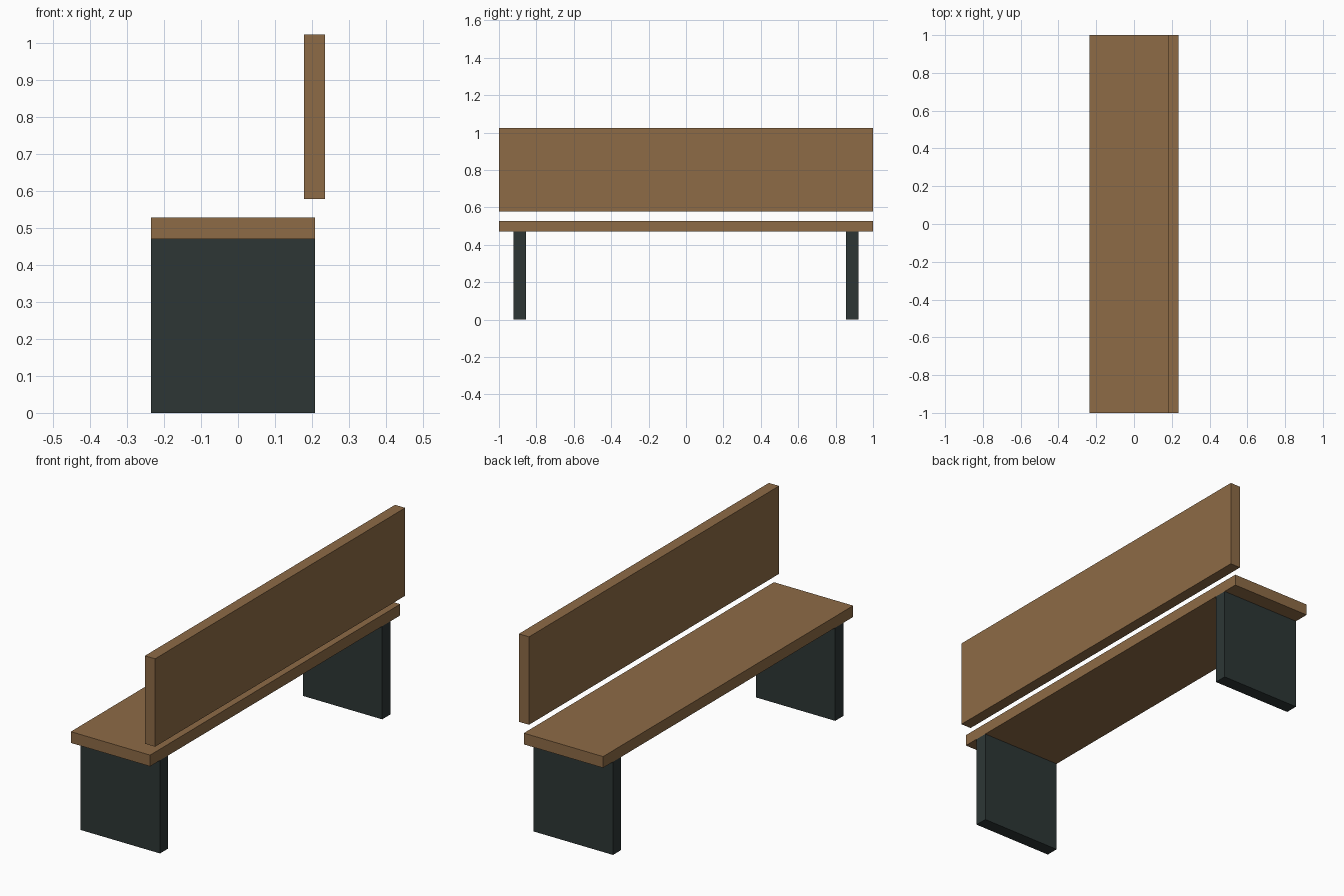
import bpy

if "Cube" in bpy.data.objects:
    bpy.data.objects.remove(bpy.data.objects["Cube"])


def material(name, rgb):
    mat = bpy.data.materials.new(name)
    mat.diffuse_color = (*rgb, 1.0)
    mat.use_nodes = True
    mat.node_tree.nodes["Principled BSDF"].inputs["Base Color"].default_value = mat.diffuse_color
    return mat


def box(name, lo, hi, mat):
    """Axis-aligned box between two opposite corners."""
    centre = [(a + b) / 2 for a, b in zip(lo, hi)]
    bpy.ops.mesh.primitive_cube_add(size=1, location=centre)
    obj = bpy.context.object
    obj.name = name
    obj.scale = [b - a for a, b in zip(lo, hi)]
    bpy.ops.object.transform_apply(location=False, rotation=False, scale=True)
    obj.data.materials.append(mat)
    return obj


wood = material("brown wood", (0.270, 0.147, 0.061))
metal = material("dark grey metal", (0.026, 0.037, 0.036))

FRONT, REAR = -0.236, 0.208
SEAT_BOTTOM, SEAT_TOP = 0.471, 0.528

# Seat plank and floating backrest plank
box("seat", (FRONT, -1, SEAT_BOTTOM), (REAR, 1, SEAT_TOP), wood)
box("backrest", (0.179, -1, 0.578), (0.236, 1, 1.023), wood)

# Slab leg near each end
for side, label in ((-1, "front"), (1, "back")):
    y0, y1 = sorted((side * 0.856, side * 0.921))
    box(label + "_leg", (FRONT, y0, 0), (REAR, y1, SEAT_BOTTOM), metal)
